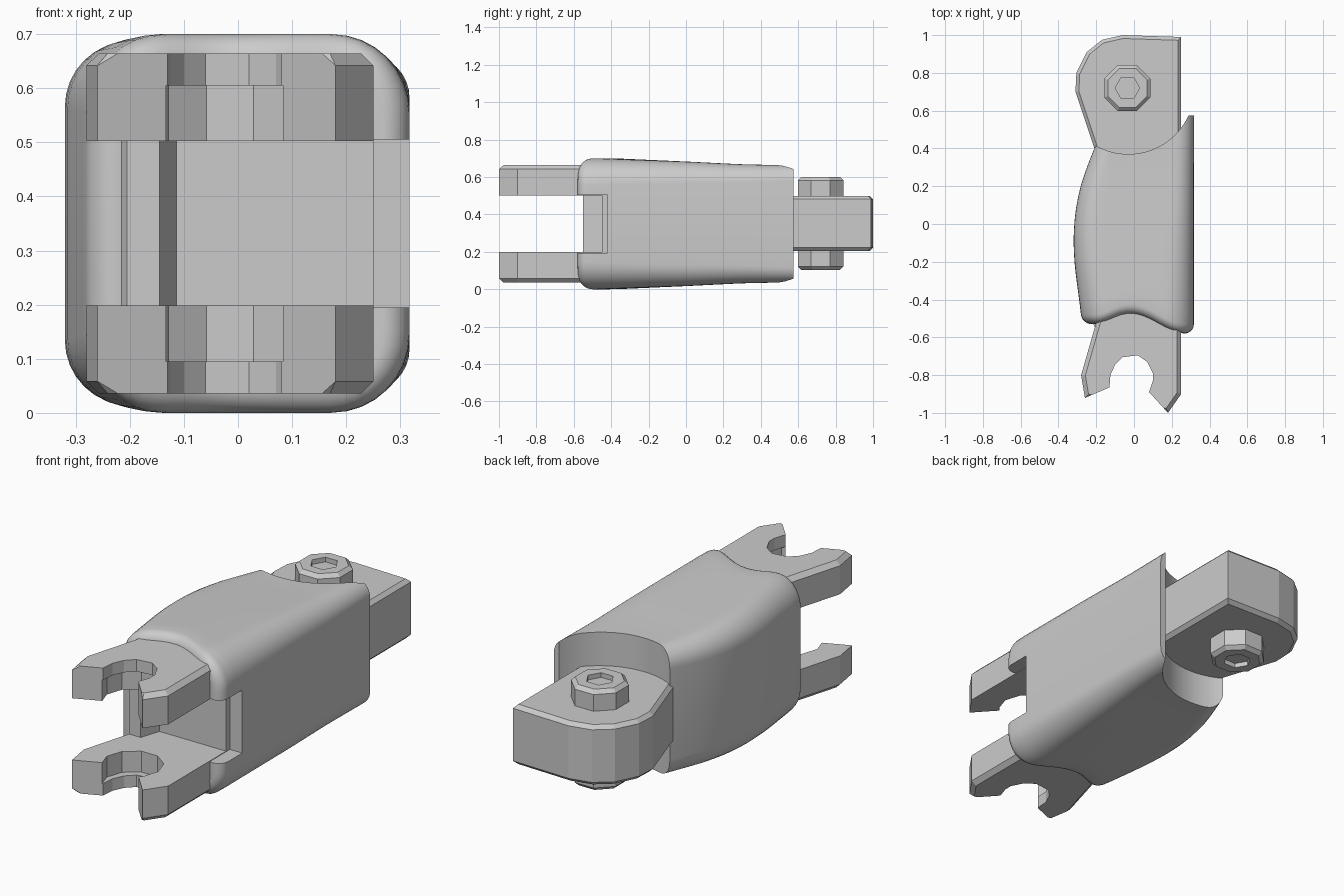
import bpy, bmesh
from math import sin, cos, pi, radians

if "Cube" in bpy.data.objects:
    bpy.data.objects.remove(bpy.data.objects["Cube"])


def finish(bm, name):
    bmesh.ops.recalc_face_normals(bm, faces=bm.faces)
    me = bpy.data.meshes.new(name)
    bm.to_mesh(me)
    bm.free()
    ob = bpy.data.objects.new(name, me)
    bpy.context.collection.objects.link(ob)
    return ob


def prism(name, pts, z0, z1, bevel=0.0, both=True):
    """Extruded outline; chamfers the rim at z1 (and at z0 if both)."""
    bm = bmesh.new()
    lo = [bm.verts.new((x, y, z0)) for x, y in pts]
    hi = [bm.verts.new((x, y, z1)) for x, y in pts]
    bm.faces.new(lo)
    bm.faces.new(hi)
    n = len(pts)
    for i in range(n):
        j = (i + 1) % n
        bm.faces.new((lo[i], lo[j], hi[j], hi[i]))
    bmesh.ops.recalc_face_normals(bm, faces=bm.faces)
    if bevel:
        rim = [e for e in bm.edges if all(abs(v.co.z - z1) < 1e-5 for v in e.verts)
               or (both and all(abs(v.co.z - z0) < 1e-5 for v in e.verts))]
        bmesh.ops.bevel(bm, geom=rim, offset=bevel, segments=1, affect='EDGES')
    return finish(bm, name)


def circle(cx, cy, r, n, phase=0.0):
    return [(cx + r * cos(2 * pi * i / n + phase), cy + r * sin(2 * pi * i / n + phase))
            for i in range(n)]


def rect(x0, y0, x1, y1):
    return [(x0, y0), (x1, y0), (x1, y1), (x0, y1)]


def cut(ob, *cutters):
    for c in cutters:
        m = ob.modifiers.new("cut", 'BOOLEAN')
        m.operation, m.solver, m.object = 'DIFFERENCE', 'EXACT', c
    dg = bpy.context.evaluated_depsgraph_get()
    me = bpy.data.meshes.new_from_object(ob.evaluated_get(dg))
    ob.modifiers.clear()
    ob.data = me
    for c in cutters:
        bpy.data.objects.remove(c)


def interp(table, v):
    if v <= table[0][0]:
        return table[0][1]
    for (a, p), (b, q) in zip(table, table[1:]):
        if v <= b:
            return p + (q - p) * (v - a) / (b - a)
    return table[-1][1]


# Body: lofted rounded box with a bulging left side and an arched front end
LEFT = [(-0.58, -0.275), (-0.45, -0.29), (-0.3, -0.308), (-0.2, -0.317), (-0.1, -0.32), (0, -0.317),
        (0.1, -0.305), (0.2, -0.283), (0.3, -0.25), (0.4, -0.21), (0.58, -0.13)]
TOP = [(-0.48, 0.35), (0, 0.333), (0.3, 0.318), (0.58, 0.312)]


def arch(x):
    d = x + 0.02
    if d > 0:
        return 0.0525 * (1 + cos(pi * min(1, d / 0.3)))
    return 0.05 + 0.0275 * (1 + cos(pi * min(1, -d / 0.2)))


def section(y, inset=0.0, scale=1.0):
    xl, xr, h = interp(LEFT, y) + inset, 0.317 - inset, interp(TOP, y) - inset
    t = (y + 0.58) / 1.16
    rl, rr = 0.15 - 0.07 * t - inset, 0.15 - 0.07 * t - inset
    cx = (xl + xr) / 2
    ring = []
    for sx, sz, r, a0 in ((1, 1, rr, 0), (-1, 1, rl, 90), (-1, -1, rl, 180), (1, -1, rr, 270)):
        px = xr - r if sx > 0 else xl + r
        for k in range(9):
            a = radians(a0 + 90 * k / 8)
            ring.append((px + r * cos(a), sz * (h - r) + r * sin(a)))
        # points along the flat so the front arch stays round
        if a0 in (0, 180):
            nx = xl + rl if a0 == 0 else xr - rr
            ring += [(px + (nx - px) * k / 10, sz * h) for k in range(1, 10)]
    fade = max(0, min(1, -y / 0.5))
    out = []
    for x, z in ring:
        x, z = cx + (x - cx) * scale, z * scale
        out.append((x, y + arch(x) * fade, 0.35 + z))
    return out


R = 0.05
rings = [section(-0.58, R, s) for s in (0.25, 0.5, 0.75)]
rings += [section(-0.58 + R * (1 - cos(a)), R * (1 - sin(a)))
          for a in (radians(15 * k) for k in range(7))]
rings += [section(-0.53 + 1.105 * k / 18) for k in range(1, 19)]
bm = bmesh.new()
vr = [[bm.verts.new(p) for p in r] for r in rings]
for a, b in zip(vr, vr[1:]):
    for i in range(len(a)):
        j = (i + 1) % len(a)
        bm.faces.new((a[i], a[j], b[j], b[i]))
bm.faces.new(vr[0])
bm.faces.new(vr[-1])
body = finish(bm, "body")
cut(body,
    prism("hinge_cutter", circle(-0.03, 0.72, 0.35, 96), -0.2, 0.9),
    prism("slot_cutter", rect(-0.21, -0.8, 0.5, -0.42), 0.195, 0.505))
bpy.context.view_layer.objects.active = body
body.select_set(True)
bpy.ops.object.shade_smooth_by_angle(angle=radians(35))

# Fork prongs, mirrored above and below the middle height
PRONG = [(-0.2, -0.4), (-0.2, -0.52), (-0.28, -0.8), (-0.26, -0.92), (0.18, -1.0), (0.25, -0.9), (0.25, -0.4)]
MOUTH = [(-0.27, -0.925), (-0.13, -0.865), (-0.125, -0.8), (-0.1, -0.745), (-0.06, -0.705),
         (0.02, -0.695), (0.07, -0.73), (0.1, -0.79), (0.1, -0.83), (0.08, -0.89),
         (0.18, -1.0), (0.17, -1.1), (-0.3, -1.1)]
for s, name in ((1, "upper_prong"), (-1, "lower_prong")):
    z = lambda d: 0.35 + s * d
    prong = prism(name, PRONG, z(0.152), z(0.314), 0.022, both=False)
    cut(prong,
        prism("mouth_cutter", MOUTH, z(0.1), z(0.5)),
        prism("seat_cutter", circle(-0.015, -0.8, 0.14, 10), z(0.1), z(0.255)))

# Fork root: back wall and left web between the prongs
prism("fork_wall", rect(-0.21, -0.45, 0.25, -0.4), 0.19, 0.51)
prism("fork_web", [(-0.215, -0.42), (-0.215, -0.53), (-0.205, -0.55), (-0.145, -0.55), (-0.11, -0.44)],
      0.19, 0.51)

# Hinge tongue at the back
TONGUE = [(-0.19, 0.33), (-0.21, 0.4), (-0.31, 0.7), (-0.305, 0.8), (-0.25, 0.91), (-0.17, 0.975),
          (-0.06, 1.0), (0.25, 0.99), (0.25, 0.33)]
prism("hinge_tongue", TONGUE, 0.205, 0.5, 0.018)

# Hinge bolts: octagonal heads with a hex socket
for s, name in ((1, "upper_bolt"), (-1, "lower_bolt")):
    z = lambda d: 0.352 + s * d
    bolt = prism(name, circle(-0.035, 0.72, 0.132, 8, pi / 8), z(0.13), z(0.248), 0.018, both=False)
    cut(bolt, prism("socket_cutter", circle(-0.035, 0.72, 0.065, 6), z(0.225), z(0.3)))
